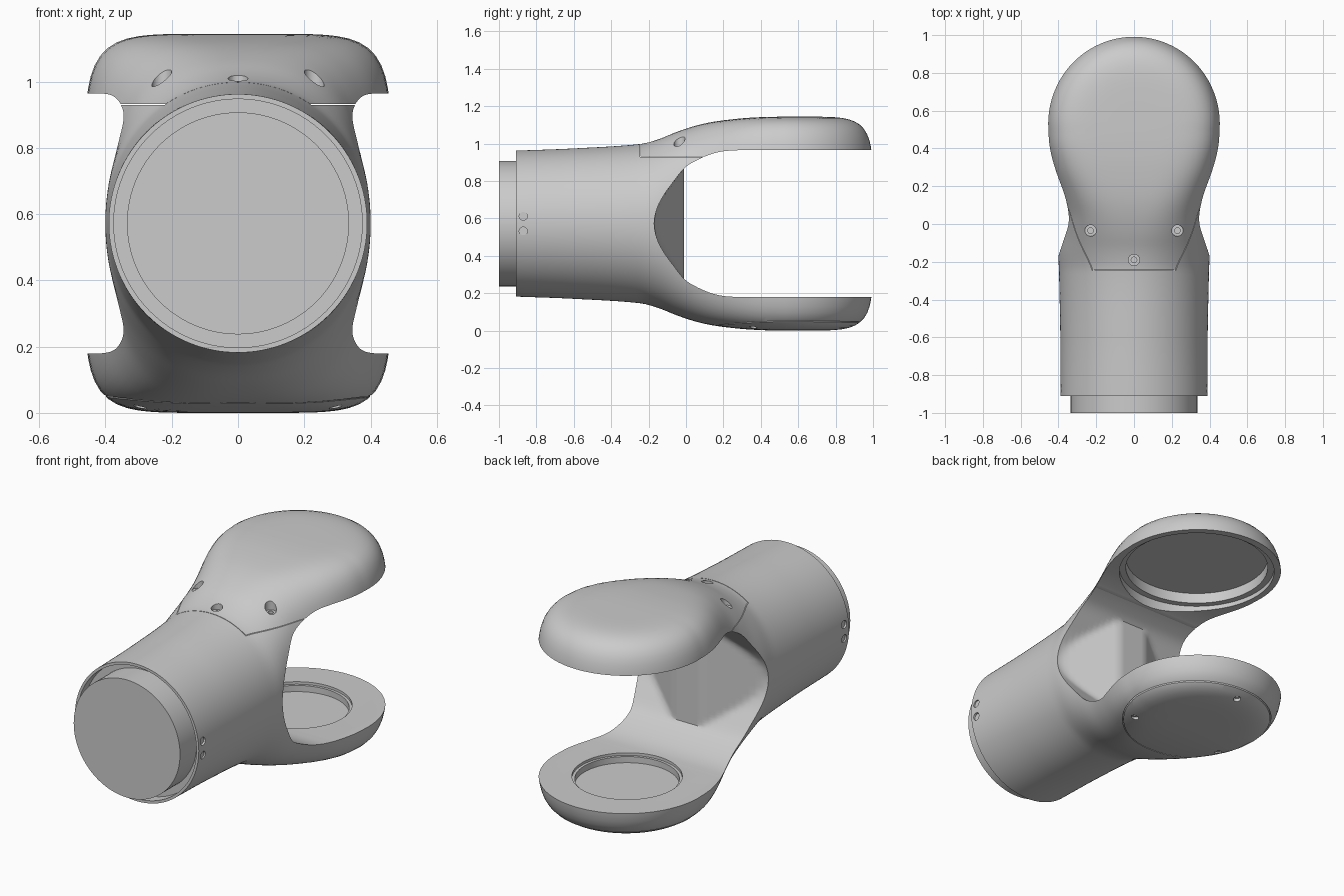
import bpy, bmesh
from math import cos, sin, pi, radians
from mathutils import Matrix, Vector

if "Cube" in bpy.data.objects:
    bpy.data.objects.remove(bpy.data.objects["Cube"])

CZ = 0.572          # height of the tube axis
DISC_Y = 0.53       # centre of the two fork discs


def spline(keys, t, c=1):
    """Smooth interpolation of column c over column 0."""
    n = len(keys)
    i = max([j for j in range(n - 1) if keys[j][0] <= t + 1e-9] or [0])

    def slope(j):
        a, b = keys[max(j - 1, 0)], keys[min(j + 1, n - 1)]
        return (b[c] - a[c]) / (b[0] - a[0])
    d = keys[i + 1][0] - keys[i][0]
    u = (t - keys[i][0]) / d
    return ((2*u**3 - 3*u**2 + 1) * keys[i][c] + (u**3 - 2*u**2 + u) * d * slope(i)
            + (3*u**2 - 2*u**3) * keys[i + 1][c] + (u**3 - u**2) * d * slope(i + 1))


def loft(bm, rings, cap_start=True, cap_end=True, closed=False):
    vr = [[bm.verts.new(p) for p in ring] for ring in rings]
    n = len(vr[0])
    pairs = list(zip(vr, vr[1:])) + ([(vr[-1], vr[0])] if closed else [])
    for a, b in pairs:
        for i in range(n):
            j = (i + 1) % n
            bm.faces.new((a[i], a[j], b[j], b[i]))
    if cap_start and not closed:
        bm.faces.new(vr[0][::-1])
    if cap_end and not closed:
        bm.faces.new(vr[-1])


def lathe(bm, profile, mat, seg=96, closed=False):
    """Turn (radius, height) points about the local z axis."""
    loft(bm, [[mat @ Vector((r * cos(2*pi*i/seg), r * sin(2*pi*i/seg), z)) for i in range(seg)]
              for r, z in profile], closed=closed)


def make(name, bm):
    bmesh.ops.remove_doubles(bm, verts=bm.verts, dist=1e-5)
    bmesh.ops.recalc_face_normals(bm, faces=bm.faces)
    me = bpy.data.meshes.new(name)
    bm.to_mesh(me)
    bm.free()
    ob = bpy.data.objects.new(name, me)
    bpy.context.collection.objects.link(ob)
    return ob


def activate(ob):
    bpy.ops.object.select_all(action='DESELECT')
    ob.select_set(True)
    bpy.context.view_layer.objects.active = ob


def boolean(ob, cutter, op='DIFFERENCE'):
    cutter.hide_render = True
    m = ob.modifiers.new("cut", 'BOOLEAN')
    m.operation, m.object, m.solver = op, cutter, 'EXACT'
    activate(ob)
    bpy.ops.object.modifier_apply(modifier=m.name)
    bpy.data.objects.remove(cutter)


# Body envelope: y, half width, half height, squareness
KEYS = [(-.91, .39, .39, 2), (-.6, .39, .402, 2), (-.25, .397, .425, 2.05),
        (-.15, .40, .45, 2.2), (-.05, .39, .49, 2.5), (.05, .383, .523, 3),
        (.15, .397, .545, 3.7), (.3, .436, .563, 4.9), (.42, .458, .57, 5.7),
        (DISC_Y, .463, .572, 6)]
SEG = 128


def section(y):
    w, h, n = (spline(KEYS, y, c) for c in (1, 2, 3))
    pts = []
    for i in range(SEG):
        c, s = cos(2*pi*i/SEG), sin(2*pi*i/SEG)
        r = (abs(c / w)**n + abs(s / h)**n) ** (-1 / n)
        pts.append(Vector((r * c, y, CZ + r * s)))
    return pts


bm = bmesh.new()
rings = [section(-.91 + (DISC_Y + .91) * i / 56) for i in range(57)]
# the far end is the last section turned about the disc axis
for i in range(1, 25):
    a = pi / 2 * i / 24
    rings.append([Vector((p.x * cos(a), DISC_Y + abs(p.x) * sin(a) * .47 / .463, p.z))
                  for p in rings[56]])
loft(bm, rings, cap_end=False)
body = make("fork_body", bm)

# Opening between the fork arms, with a raised wall in the middle
half = [(-.155, .08), (-.12, .15), (-.07, .22), (-.01, .295), (.05, .335),
        (.13, .37), (.2, .387), (.28, .3925)]
curve = [(y, -z) for y, z in reversed(half)] + [(-.17, 0)] + half
curve = [(i, y, z) for i, (y, z) in enumerate(curve)]
N = 80
rim = [(spline(curve, 16 * i / N, 1), spline(curve, 16 * i / N, 2)) for i in range(N + 1)]
bm = bmesh.new()
rings = []
for i in range(41):
    x = -.6 + 1.2 * i / 40
    wall = -.01 - max(0, abs(x) - .09) * .16 / .29
    rings.append([(x, max(y, wall), CZ + z) for y, z in rim]
                 + [(x, 1.3, CZ + .3925), (x, 1.3, CZ - .3925)])
loft(bm, rings)
boolean(body, make("gap_cutter", bm))

# Recesses, holes and seams
bm = bmesh.new()
disc = Matrix.Translation((0, DISC_Y, 0))
lathe(bm, [(.42, .90), (.42, .99), (.385, .99), (.385, 1.05)], disc)      # upper bearing seat
lathe(bm, [(.27, .13), (.27, .165), (.285, .165), (.285, .25)], disc)     # lower bearing hole
lathe(bm, [(.398, -.1), (.403, -.1), (.403, .066), (.398, .066)], disc, closed=True)  # bottom cover seam
for k in range(3):                                                        # bottom cover screws
    a = radians(90 + 120 * k)
    lathe(bm, [(.01, .045), (.01, .03), (.02, .03), (.02, -.1)],
          disc @ Matrix.Translation((.34 * cos(a), .34 * sin(a), 0)), 24)
for x, y in ((-.23, -.035), (.23, -.035), (0, -.19)):                     # lid screws
    lathe(bm, [(.015, .96), (.015, .985), (.03, .985), (.03, 1.2)],
          Matrix.Translation((x, y, 0)), 24)
tube = Matrix.Translation((0, 0, CZ)) @ Matrix.Rotation(pi / 2, 4, 'X')
lathe(bm, [(.375, .85), (.375, 1.1)], tube)                               # tube mouth
for side in (-1, 1):                                                      # tube side holes
    for dz in (-.04, .04):
        lathe(bm, [(.022, .378), (.022, .5)], Matrix.Translation((0, -.87, CZ + dz))
              @ Matrix.Rotation(side * pi / 2, 4, 'Y'), 24)
loft(bm, [[(x, .985, z), (x, 1.1, z), (x, 1.1, z + .08), (x, .985, z + .08)]
          for x, z in ((-.003, .06), (.003, .06))])                       # rear slot
boolean(body, make("detail_cutter", bm))


# Split the upper arm off as a lid, leaving a hairline seam
def lid_block(g):
    plan = [(-.24, -.245), (.24, -.245), (.38, .1), (.7, .1), (.7, 1.2),
            (-.7, 1.2), (-.7, .1), (-.38, .1)]
    b = bmesh.new()
    loft(b, [[(x + (g if x < 0 else -g), y + g, z) for x, y in plan] for z in (.93 + g, 1.4)])
    return make("lid_block", b)


lid = body.copy()
lid.data = body.data.copy()
lid.name = "upper_arm_lid"
bpy.context.collection.objects.link(lid)
boolean(body, lid_block(-.0015))
boolean(lid, lid_block(.0015), 'INTERSECT')

# Plug in the tube mouth
bm = bmesh.new()
lathe(bm, [(.335, .84), (.335, 1.0)], tube)
plug = make("tube_plug", bm)

for ob in (body, lid, plug):
    activate(ob)
    bpy.ops.object.shade_smooth_by_angle(angle=radians(30))
